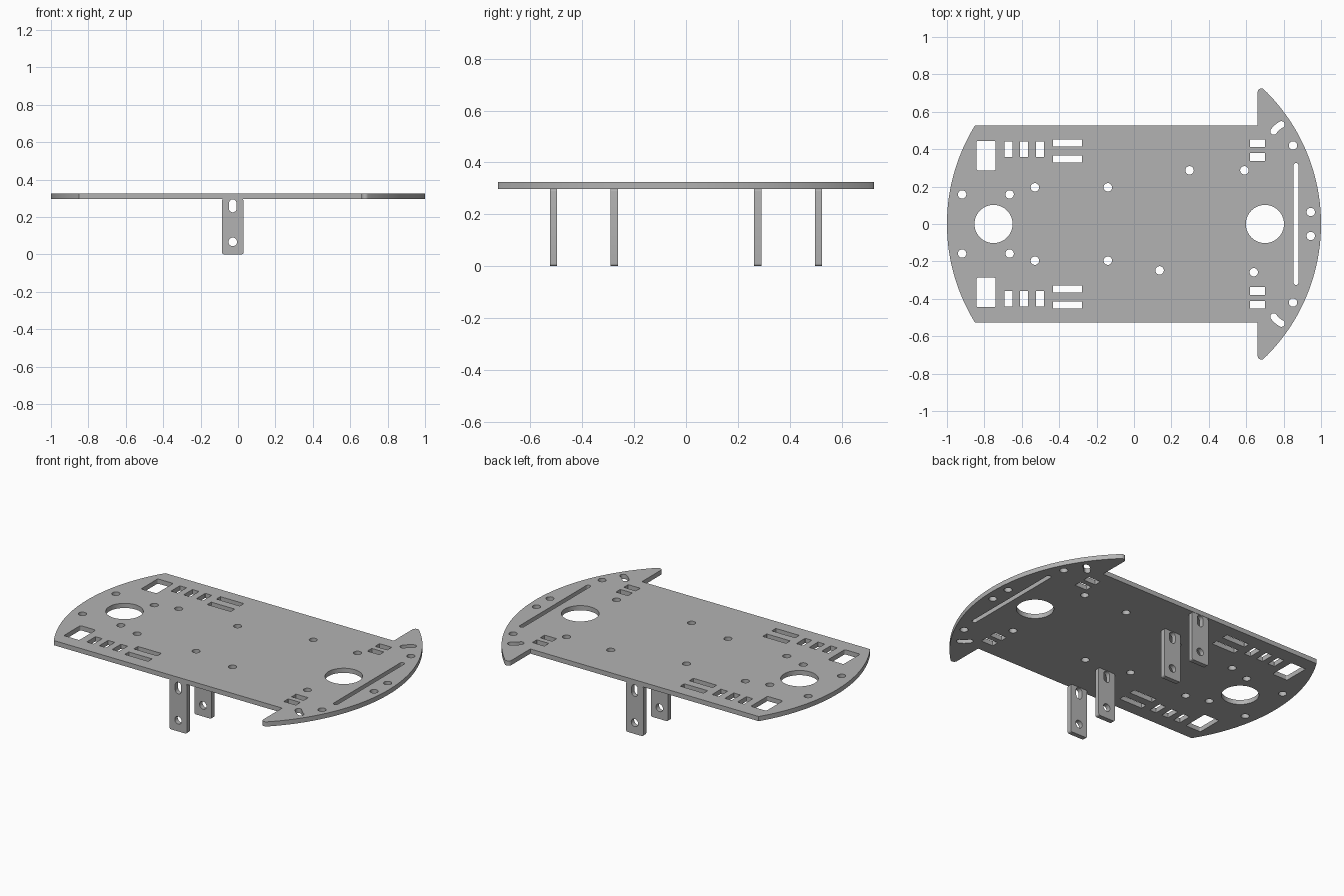
import bpy, bmesh
from math import sin, cos, pi, radians, asin, sqrt
from mathutils import Matrix

cube = bpy.data.objects.get("Cube")
if cube:
    bpy.data.objects.remove(cube, do_unlink=True)

grey = bpy.data.materials.new("plain grey")
grey.use_nodes = True
colour = (0.45, 0.45, 0.45, 1)
grey.diffuse_color = colour
grey.node_tree.nodes["Principled BSDF"].inputs["Base Color"].default_value = colour

THICK = 0.028
PLATE_Z = 0.297
HOLE_R = 0.0225


def arc(cx, cy, r, a0, a1, n=12):
    """Points along an arc, angles in radians."""
    return [(cx + r * cos(a0 + (a1 - a0) * i / n),
             cy + r * sin(a0 + (a1 - a0) * i / n)) for i in range(n + 1)]


def circle(x, y, r=HOLE_R, n=32):
    return arc(x, y, r, 0, 2 * pi, n)[:-1]


def rounded_rect(x0, x1, y0, y1, r=0.004, n=6):
    pts = []
    corners = [(x1 - r, y1 - r), (x0 + r, y1 - r), (x0 + r, y0 + r), (x1 - r, y0 + r)]
    for i, (x, y) in enumerate(corners):
        pts += arc(x, y, r, i * pi / 2, (i + 1) * pi / 2, n)
    return pts


def slot(x0, x1, y0, y1):
    return rounded_rect(x0, x1, y0, y1, min(x1 - x0, y1 - y0) * 0.495, 10)


def curved_slot(cx, cy, r, a0, a1, half):
    """Banana-shaped slot with round ends, following an arc about a centre."""
    end0 = (cx + r * cos(a0), cy + r * sin(a0))
    end1 = (cx + r * cos(a1), cy + r * sin(a1))
    return (arc(cx, cy, r + half, a0, a1)[:-1] + arc(*end1, half, a1, a1 + pi)[:-1]
            + arc(cx, cy, r - half, a1, a0)[:-1] + arc(*end0, half, a0 + pi, a0 + 2 * pi)[:-1])


def flip(pts):
    return [(x, -y) for x, y in reversed(pts)]


def sheet(name, loops, matrix):
    """Flat sheet cut from an outline and its holes, given thickness."""
    cu = bpy.data.curves.new(name + "_profile", 'CURVE')
    cu.dimensions, cu.fill_mode, cu.extrude = '2D', 'BOTH', THICK / 2
    for pts in loops:
        sp = cu.splines.new('POLY')
        sp.points.add(len(pts) - 1)
        for p, (x, y) in zip(sp.points, pts):
            p.co = (x, y, 0, 1)
        sp.use_cyclic_u = True
    tmp = bpy.data.objects.new(name + "_profile", cu)
    bpy.context.collection.objects.link(tmp)
    bpy.context.view_layer.update()
    mesh = bpy.data.meshes.new_from_object(
        tmp.evaluated_get(bpy.context.evaluated_depsgraph_get()))
    bpy.data.objects.remove(tmp, do_unlink=True)
    bm = bmesh.new()
    bm.from_mesh(mesh)
    bmesh.ops.remove_doubles(bm, verts=bm.verts, dist=0.0001)
    bmesh.ops.recalc_face_normals(bm, faces=bm.faces)
    bm.to_mesh(mesh)
    bm.free()
    mesh.transform(matrix)
    mesh.name = name
    mesh.materials.clear()
    mesh.materials.append(grey)
    ob = bpy.data.objects.new(name, mesh)
    bpy.context.collection.objects.link(ob)
    bpy.ops.object.select_all(action='DESELECT')
    ob.select_set(True)
    bpy.context.view_layer.objects.active = ob
    bpy.ops.object.shade_smooth_by_angle(angle=radians(30))
    return ob


# Plate outline: unit-radius ends, straight sides and two swept wing tips
side, wing_x, tip_r = 0.527, 0.661, 0.02
tip_x = wing_x + tip_r
tip_y = sqrt((1 - tip_r) ** 2 - tip_x ** 2)
tip_a = asin(tip_y / (1 - tip_r))
half = (arc(0, 0, 1, 0, tip_a, 32)[:-1] + arc(tip_x, tip_y, tip_r, tip_a, pi, 10)
        + [(wing_x, side)] + arc(0, 0, 1, pi - asin(side), pi, 24))
outline = half + flip(half)[1:-1]

# Holes that repeat on both sides
mirrored = [circle(x, y) for x, y in [
    (-0.919, 0.158), (-0.665, 0.158), (-0.53, 0.196), (-0.14, 0.196),
    (0.85, 0.42), (0.945, 0.064)]]
mirrored.append(rounded_rect(-0.842, -0.74, 0.287, 0.444, 0.008))
for x in (-0.671, -0.588, -0.503):
    mirrored.append(rounded_rect(x - 0.022, x + 0.022, 0.357, 0.44, 0.002))
for y in (0.433, 0.347):
    mirrored.append(rounded_rect(-0.433, -0.278, y - 0.019, y + 0.019, 0.002))
for y in (0.432, 0.358):
    mirrored.append(rounded_rect(0.62, 0.7, y - 0.021, y + 0.021, 0.002))
mirrored.append(curved_slot(0.85, 0.42, 0.128, radians(119), radians(144), 0.018))

# Holes that appear once
single = [circle(x, y) for x, y in [
    (0.297, 0.287), (0.59, 0.287), (0.137, -0.248), (0.64, -0.258)]]
single += [circle(x, 0, 0.102, 64) for x in (-0.751, 0.7)]
single.append(slot(0.853, 0.88, -0.326, 0.326))

sheet("chassis_plate", [outline] + mirrored + [flip(h) for h in mirrored] + single,
      Matrix.Translation((0, 0, PLATE_Z + THICK / 2)))

# Four hanging motor brackets
bracket_x = -0.028
bracket = [rounded_rect(bracket_x - 0.057, bracket_x + 0.057, 0, PLATE_Z + 0.001, 0.01),
           slot(bracket_x - 0.02, bracket_x + 0.02, 0.225, 0.294),
           circle(bracket_x, 0.067, 0.023)]
for name, y in [("front_outer_bracket", -0.511), ("front_inner_bracket", -0.277),
                ("back_inner_bracket", 0.277), ("back_outer_bracket", 0.511)]:
    sheet(name, bracket, Matrix.Translation((0, y, 0)) @ Matrix.Rotation(pi / 2, 4, 'X'))
